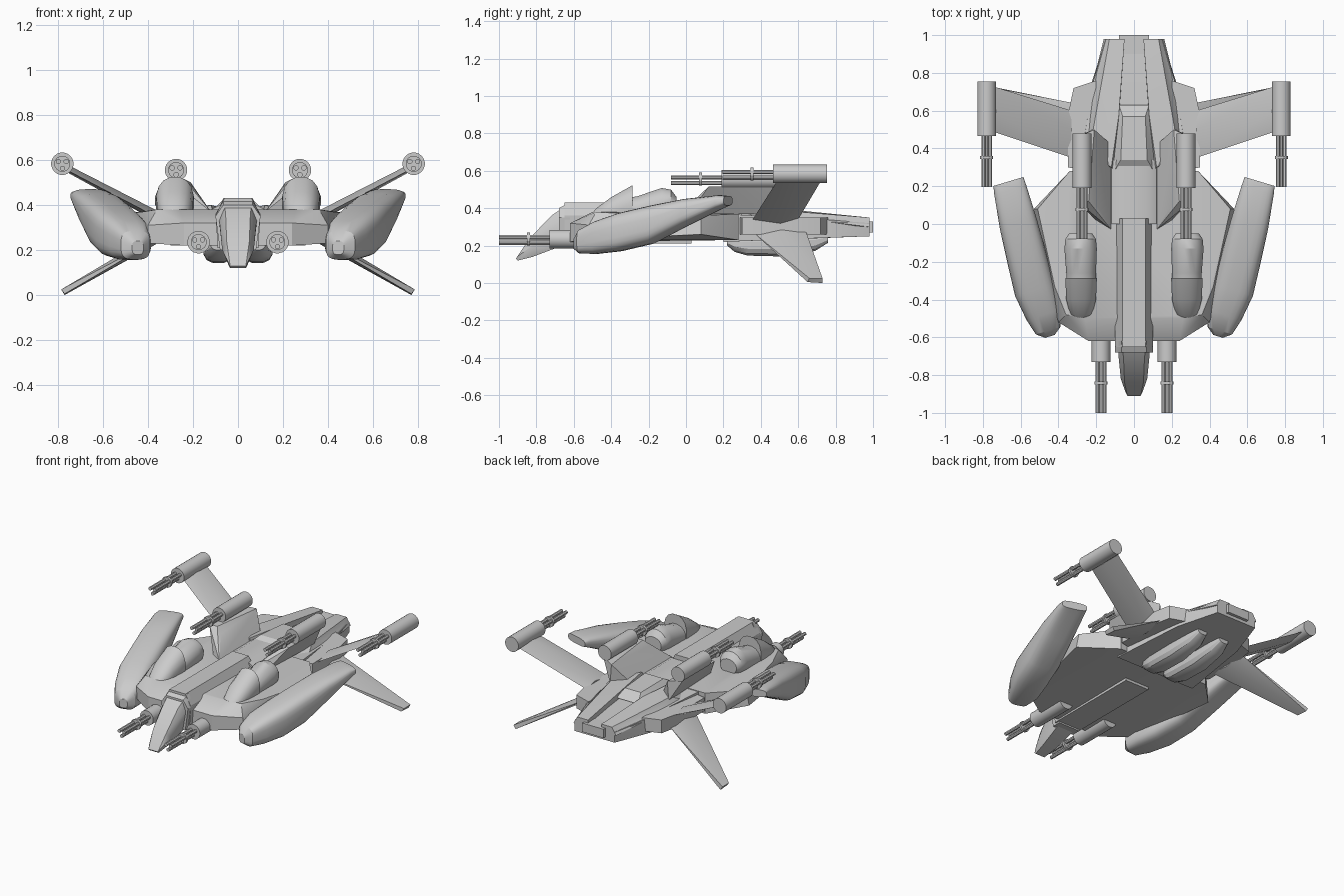
import bpy
import bmesh
from math import cos, sin, tau, copysign, radians
from mathutils import Vector

default_cube = bpy.data.objects.get("Cube")
if default_cube:
    bpy.data.objects.remove(default_cube, do_unlink=True)

hull_grey = bpy.data.materials.new("hull_grey")
hull_grey.use_nodes = True
grey = (0.6, 0.6, 0.6, 1)
hull_grey.diffuse_color = grey
hull_grey.node_tree.nodes["Principled BSDF"].inputs["Base Color"].default_value = grey

parts = []


def finish(name, bm, mirrored=True):
    """Turn a bmesh into a named object, mirrored across the centre plane."""
    bmesh.ops.recalc_face_normals(bm, faces=bm.faces)
    mesh = bpy.data.meshes.new(name)
    bm.to_mesh(mesh)
    bm.free()
    mesh.materials.append(hull_grey)
    part = bpy.data.objects.new(name, mesh)
    bpy.context.collection.objects.link(part)
    if mirrored:
        modifier = part.modifiers.new("Mirror", "MIRROR")
        modifier.use_mirror_merge = False
    parts.append(part)
    return part


def block(name, points, symmetric=False):
    """Faceted solid around corner points; symmetric solids span both sides."""
    bm = bmesh.new()
    for x, y, z in points:
        bm.verts.new((x, y, z))
        if symmetric:
            bm.verts.new((-x, y, z))
    result = bmesh.ops.convex_hull(bm, input=bm.verts)
    loose = [v for v in bm.verts if not v.link_faces]
    bmesh.ops.delete(bm, geom=loose, context="VERTS")
    bmesh.ops.dissolve_limit(bm, angle_limit=radians(1), verts=bm.verts, edges=bm.edges)
    return finish(name, bm, not symmetric)


def add_loft(bm, sections, sides=16, power=1.0, skew=0.0):
    """Skin rounded sections given as y, x range and z range."""
    rings = []
    for y, x_low, x_high, z_low, z_high in sections:
        ring = []
        for i in range(sides):
            angle = tau * (i + 0.5) / sides
            c, s = cos(angle), sin(angle)
            dx = copysign(abs(c) ** power, c) * (x_high - x_low) / 2
            dz = copysign(abs(s) ** power, s) * (z_high - z_low) / 2
            centre = Vector(((x_low + x_high) / 2, y, (z_low + z_high) / 2))
            ring.append(bm.verts.new(centre + Vector((dx, -skew * dx, dz))))
        rings.append(ring)
    for a, b in zip(rings, rings[1:]):
        for i in range(sides):
            j = (i + 1) % sides
            bm.faces.new((a[i], a[j], b[j], b[i]))
    bm.faces.new(rings[0])
    bm.faces.new(rings[-1])


def loft(name, sections, **options):
    bm = bmesh.new()
    add_loft(bm, sections, **options)
    return finish(name, bm)


def add_tube(bm, x, z, radius, front, back, sides):
    add_loft(bm, [(y, x - radius, x + radius, z - radius, z + radius)
                  for y in (front, back)], sides=sides)


def gun(name, x, z, tip, body_length=0.29):
    """Rotary gun: round body, three barrels and a clamp ring."""
    bm = bmesh.new()
    body = tip + 0.27
    add_tube(bm, x, z, 0.05, body, body + body_length, 20)
    for i in range(3):
        angle = tau * (i / 3 + 1 / 12)
        add_tube(bm, x + 0.02 * cos(angle), z + 0.02 * sin(angle), 0.012, tip, body + 0.01, 8)
    add_tube(bm, x, z, 0.036, tip + 0.15, tip + 0.165, 12)
    finish(name, bm)


# Broad main hull with a sloped front edge
block("main_hull", [
    (.24, -.62, .22), (.24, -.62, .32), (.4, -.52, .23), (.4, -.52, .31),
    (.26, -.5, .38), (.36, -.48, .38), (.45, -.35, .24), (.42, -.33, .37),
    (.53, .08, .26), (.51, .08, .36), (.34, .28, .23), (.34, .28, .37)], True)

# Central spine, with its chamfered top
block("front_spine", [(x, y, z) for y in (-.65, .03)
                      for x, z in ((.09, .21), (.1, .36), (.06, .43))], True)
block("mid_spine", [(x, y, z) for y in (0, .34)
                    for x, z in ((.13, .3), (.12, .38), (.08, .4))], True)
block("rear_spine", [(.12, .28, .36), (.1, .29, .39), (.07, .34, .42),
                     (.06, .57, .41), (.08, .63, .36), (.1, .6, .36)], True)

# Drooping cockpit nose and its collar
block("cockpit_collar", [(x, y, z) for y, top in ((-.68, .4), (-.62, .43))
                         for x, z in ((.08, .2), (.1, .35), (.065, top))], True)
block("cockpit_nose", [
    (.06, -.66, .2), (.085, -.66, .34), (.06, -.66, .4), (.08, -.72, .31),
    (.055, -.72, .36), (.07, -.82, .2), (.05, -.84, .235), (.045, -.82, .14),
    (.045, -.89, .15), (.035, -.91, .13), (.035, -.9, .12)], True)

# Tapering tail with raised rails either side of a channel
block("tail_core", [
    (.3, .2, .22), (.3, .2, .37), (.24, .7, .24), (.22, .74, .34),
    (.15, .98, .25), (.15, .98, .32)], True)
block("tail_rail", [
    (.1, .28, .34), (.12, .3, .4), (.26, .38, .34), (.22, .48, .39),
    (.22, .74, .33), (.08, .58, .39), (.16, .98, .3), (.13, .98, .35),
    (.05, .98, .35), (.05, .98, .3)])
block("tail_nozzle", [(.08, y, z) for y in (.9, 1) for z in (.27, .33)], True)

# Wing roots and the swept upper and lower wings
block("wing_root", [(x, y, z) for x, y in ((.2, .27), (.35, .3), (.345, .6),
                                           (.32, .72), (.2, .76)) for z in (.26, .35)])
block("upper_wing", [
    (.33, .35, .33), (.33, .5, .36), (.33, .6, .34), (.33, .5, .31),
    (.75, .49, .55), (.75, .6, .575), (.75, .73, .56), (.75, .6, .54)])
block("lower_wing", [
    (.32, .36, .27), (.32, .5, .3), (.32, .64, .28), (.32, .5, .25),
    (.77, .65, .005), (.785, .66, .025), (.785, .73, .025), (.77, .73, 0)])

# Slanted pylons that carry the upper guns
block("gun_pylon", [
    (.12, -.03, .37), (.2, .02, .37), (.12, .42, .37), (.22, .5, .37),
    (.2, .1, .48), (.24, .12, .515), (.3, .12, .515), (.21, .5, .5), (.3, .46, .515)])

# Long rounded outrigger pods, rising and thinning toward the back
loft("outrigger_pod", [
    (-.595, .42, .47, .18, .24), (-.565, .39, .52, .158, .285),
    (-.48, .385, .57, .155, .33), (-.35, .42, .63, .17, .375),
    (-.18, .465, .67, .21, .415), (0, .515, .71, .305, .45),
    (.18, .57, .74, .395, .47), (.225, .585, .745, .415, .465)],
    sides=24, power=.6, skew=.3)

# Intake hoods and the engine drums behind them
loft("intake_hood", [
    (-.52, .26, .3, .3, .35), (-.48, .22, .34, .3, .4),
    (-.4, .2, .36, .3, .46), (-.285, .195, .365, .3, .525)], power=.85)
loft("engine_drum", [
    (-.29, .2, .36, .32, .46), (-.26, .2, .36, .32, .465),
    (-.13, .195, .37, .33, .51), (-.08, .2, .365, .34, .5), (-.05, .22, .345, .36, .46)])

# Twin belly pods
loft("belly_pod", [
    (.22, .05, .12, .2, .24), (.26, .025, .145, .165, .25),
    (.33, .02, .155, .145, .26), (.52, .02, .155, .14, .26),
    (.69, .03, .14, .17, .26), (.76, .05, .12, .215, .26)], sides=12, power=.8)

# Three pairs of guns
gun("nose_gun", .175, .235, -1)
gun("upper_gun", .275, .555, -.08)
gun("wing_gun", .78, .583, .195)

# Smooth the round forms and keep the facets crisp
for part in parts:
    part.select_set(True)
bpy.context.view_layer.objects.active = parts[0]
bpy.ops.object.shade_smooth_by_angle(angle=radians(28))
